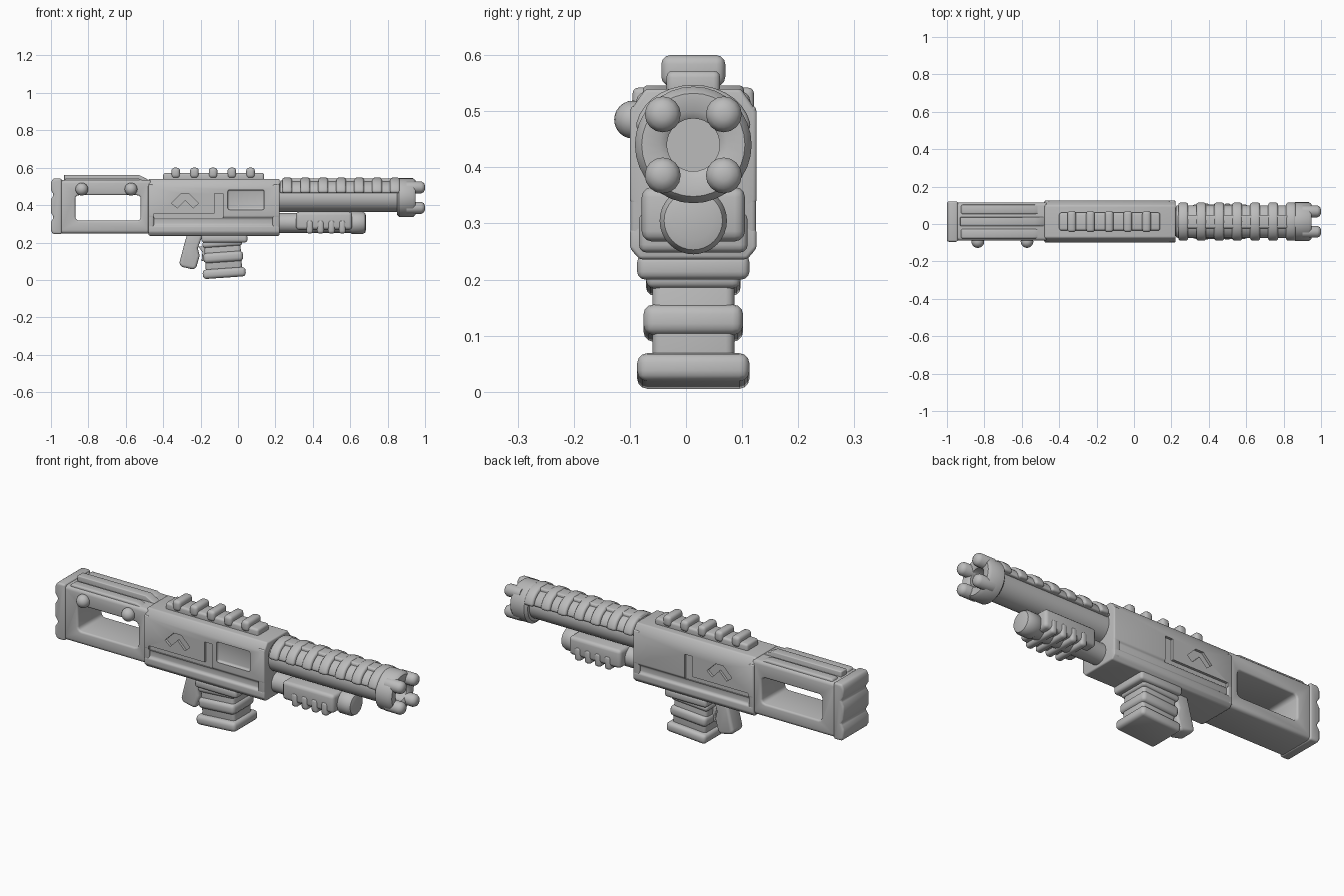
import bpy, bmesh, math
from mathutils import Vector, Matrix

cube = bpy.data.objects.get("Cube")
if cube:
    bpy.data.objects.remove(cube)

YC = 0.013          # middle plane of the body
BORE = 0.44         # barrel axis height
grey = bpy.data.materials.new("plain grey")
grey.use_nodes = True
grey.diffuse_color = (0.5, 0.5, 0.5, 1)
grey.node_tree.nodes["Principled BSDF"].inputs["Base Color"].default_value = grey.diffuse_color


def finish(bm, name, bevel=0, cuts=(), segs=3, soft=0):
    """Turn a bmesh into a bevelled, cut and smoothed object."""
    bmesh.ops.recalc_face_normals(bm, faces=bm.faces)
    me = bpy.data.meshes.new(name)
    bm.to_mesh(me)
    bm.free()
    me.materials.append(grey)
    ob = bpy.data.objects.new(name, me)
    bpy.context.collection.objects.link(ob)

    def add_bevel(width):
        m = ob.modifiers.new("bevel", "BEVEL")
        m.width, m.segments = width, segs
        m.limit_method, m.angle_limit = "ANGLE", math.radians(35)

    if bevel:
        add_bevel(bevel)
    for c in cuts:
        m = ob.modifiers.new("cut", "BOOLEAN")
        m.operation, m.object, m.solver = "DIFFERENCE", c, "EXACT"
        c.hide_render = True
        c.hide_set(True)
    if soft:
        add_bevel(soft)
    bpy.ops.object.select_all(action="DESELECT")
    bpy.context.view_layer.objects.active = ob
    ob.select_set(True)
    bpy.ops.object.convert(target="MESH")
    bpy.ops.object.shade_smooth_by_angle(angle=math.radians(40))
    for c in cuts:
        bpy.data.objects.remove(c)
    return ob


def prism(name, pts, lo, hi, axis="y", **kw):
    """Extrude an (x, z) outline along y, or a (y, z) outline along x."""
    bm = bmesh.new()
    if axis == "y":
        vs = [bm.verts.new((a, lo + YC, z)) for a, z in pts]
        step = (0, hi - lo, 0)
    else:
        vs = [bm.verts.new((lo, a + YC, z)) for a, z in pts]
        step = (hi - lo, 0, 0)
    face = bm.faces.new(vs)
    out = bmesh.ops.extrude_face_region(bm, geom=[face])["geom"]
    bmesh.ops.translate(bm, vec=step, verts=[g for g in out if isinstance(g, bmesh.types.BMVert)])
    return finish(bm, name, **kw)


def box(name, x0, x1, z0, z1, half, y=0, **kw):
    return prism(name, [(x0, z0), (x1, z0), (x1, z1), (x0, z1)], y - half, y + half, **kw)


def lathe(name, profile, z, y=0, sides=32, closed=False, **kw):
    """Spin an (x, radius) profile about a line along x."""
    bm = bmesh.new()
    vs = [bm.verts.new((x, y + YC, z + r)) for x, r in profile]
    edges = [bm.edges.new(p) for p in zip(vs, vs[1:])]
    if closed:
        edges.append(bm.edges.new((vs[-1], vs[0])))
    bmesh.ops.spin(bm, geom=vs + edges, cent=(0, y + YC, z), axis=(1, 0, 0),
                   angle=math.tau, steps=sides)
    bmesh.ops.remove_doubles(bm, verts=bm.verts, dist=1e-4)
    return finish(bm, name, **kw)


def arch(name, x0, x1, r, drop=0.02, **kw):
    """Solid half round over the barrel."""
    pts = [(r * math.cos(a), BORE + drop + (r - drop) * math.sin(a) + 0.004)
           for a in (math.pi * i / 16 for i in range(17))]
    return prism(name, pts, x0, x1, axis="x", **kw)


# Stock with a through opening, a cheek strip and a ribbed butt pad
opening = box("opening_cutter", -0.87, -0.52, 0.317, 0.453, 0.2, bevel=0.02)
box("stock", -0.96, -0.46, 0.248, 0.535, 0.102, bevel=0.018, cuts=[opening], soft=0.01)
prism("cheek_strip", [(-0.93, 0.52), (-0.93, 0.562), (-0.53, 0.562), (-0.47, 0.53), (-0.47, 0.52)],
      -0.024, 0.024, bevel=0.012)
for side in (-1, 1):
    prism("stock_top_edge", [(-0.93, 0.52), (-0.92, 0.546), (-0.54, 0.546), (-0.48, 0.52)],
          side * 0.065 - 0.025, side * 0.065 + 0.025, bevel=0.008)
prism("butt_pad", [(-0.942, 0.245), (-0.942, 0.542), (-0.99, 0.542), (-1, 0.52), (-1, 0.48),
                   (-0.985, 0.455), (-1, 0.43), (-1, 0.36), (-0.985, 0.335), (-1, 0.31),
                   (-1, 0.265), (-0.99, 0.245)], -0.108, 0.108, bevel=0.01)
for x in (-0.835, -0.572):
    bm = bmesh.new()
    bmesh.ops.create_uvsphere(bm, u_segments=20, v_segments=12, radius=0.034,
                              matrix=Matrix.Translation((x, -0.094, 0.485)))
    finish(bm, "stock_knob")

# Receiver: stepped cross-section with recesses on both sides
half = [(0.096, 0.236), (0.113, 0.256), (0.113, 0.288), (0.102, 0.296), (0.102, 0.328),
        (0.113, 0.338), (0.113, 0.5), (0.085, 0.54)]
outline = half + [(-y, z) for y, z in reversed(half)]
chevron = [(-0.355, 0.41), (-0.305, 0.46), (-0.26, 0.46), (-0.21, 0.41),
           (-0.24, 0.385), (-0.282, 0.428), (-0.325, 0.385)]
step = [(-0.45, 0.33), (-0.45, 0.355), (-0.125, 0.355), (-0.125, 0.462),
        (-0.08, 0.462), (-0.08, 0.33)]
cuts = []
for side in (-1, 1):
    near, far = sorted((side * 0.1, side * 0.2))
    cuts.append(prism("chevron_cutter", chevron, near, far))
    cuts.append(prism("step_cutter", step, near, far))
cuts.append(box("port_cutter", -0.055, 0.14, 0.375, 0.482, 0.03, y=-0.128, bevel=0.01))
prism("receiver", outline, -0.478, 0.222, axis="x", bevel=0.009, cuts=cuts)
for x0, x1 in ((-0.48, -0.45), (0.185, 0.222)):
    box("receiver_end_band", x0, x1, 0.25, 0.51, 0.112, bevel=0.008)

# Top rail with cross teeth
box("rail_base", -0.4, 0.14, 0.52, 0.572, 0.048, bevel=0.012)
for i in range(5):
    box("rail_tooth", -0.356 + 0.1 * i, -0.31 + 0.1 * i, 0.545, 0.6, 0.057, bevel=0.016)

# Barrel, ribbed heat shield and pronged muzzle
lathe("barrel", [(0.2, 0), (0.2, 0.076), (0.88, 0.076), (0.88, 0)], BORE)
arch("heat_shield", 0.225, 0.87, 0.088, bevel=0.008)
box("heat_shield_spine", 0.235, 0.86, 0.5, 0.541, 0.036, bevel=0.01)
for i in range(7):
    arch("heat_shield_rib", 0.237 + 0.096 * i, 0.29 + 0.096 * i, 0.103, bevel=0.012)
lathe("muzzle_ring", [(0.85, 0.047), (0.85, 0.09), (0.862, 0.104), (0.935, 0.104), (0.95, 0.092),
                      (0.95, 0.06), (0.94, 0.047)], BORE, closed=True)
for a in (45, 135, 225, 315):
    y, z = (0.077 * f(math.radians(a)) for f in (math.cos, math.sin))
    lathe("muzzle_prong", [(0.9, 0), (0.9, 0.032), (0.98, 0.032), (0.994, 0.024), (1, 0.01), (1, 0)],
          BORE + z, y=y, sides=16)

# Lower tube with a ribbed pump grip
lathe("lower_tube", [(0.2, 0), (0.2, 0.053), (0.6, 0.053), (0.61, 0.06), (0.665, 0.06),
                     (0.68, 0.052), (0.685, 0.035), (0.685, 0)], 0.305)
box("pump_grip", 0.31, 0.61, 0.268, 0.365, 0.092, bevel=0.018)
for i in range(4):
    box("pump_grip_rib", 0.365 + 0.058 * i, 0.402 + 0.058 * i, 0.248, 0.32, 0.097, bevel=0.014)

# Magazine, leaning slightly
box("magazine_collar", -0.195, 0.05, 0.2, 0.245, 0.1, bevel=0.014)
magazine = [box("magazine_core", -0.182, 0.012, 0.03, 0.22, 0.073, bevel=0.015),
            box("magazine_upper_rib", -0.19, 0.022, 0.178, 0.212, 0.084, bevel=0.014),
            box("magazine_middle_rib", -0.19, 0.022, 0.095, 0.15, 0.089, bevel=0.019),
            box("magazine_base", -0.2, 0.03, 0.012, 0.062, 0.1, bevel=0.018)]
pivot = Matrix.Translation((-0.08, 0, 0.2))
lean = pivot @ Matrix.Rotation(math.radians(-4), 4, "Y") @ pivot.inverted()
for part in magazine:
    part.data.transform(lean)

# Rear grip and trigger
prism("rear_grip", [(-0.27, 0.25), (-0.285, 0.2), (-0.315, 0.085), (-0.3, 0.07), (-0.235, 0.055),
                    (-0.222, 0.07), (-0.205, 0.13), (-0.215, 0.17), (-0.185, 0.25)],
      -0.045, 0.045, bevel=0.014)
prism("trigger", [(-0.215, 0.18), (-0.17, 0.18), (-0.175, 0.105), (-0.195, 0.1), (-0.19, 0.15)],
      -0.02, 0.02, bevel=0.004)
